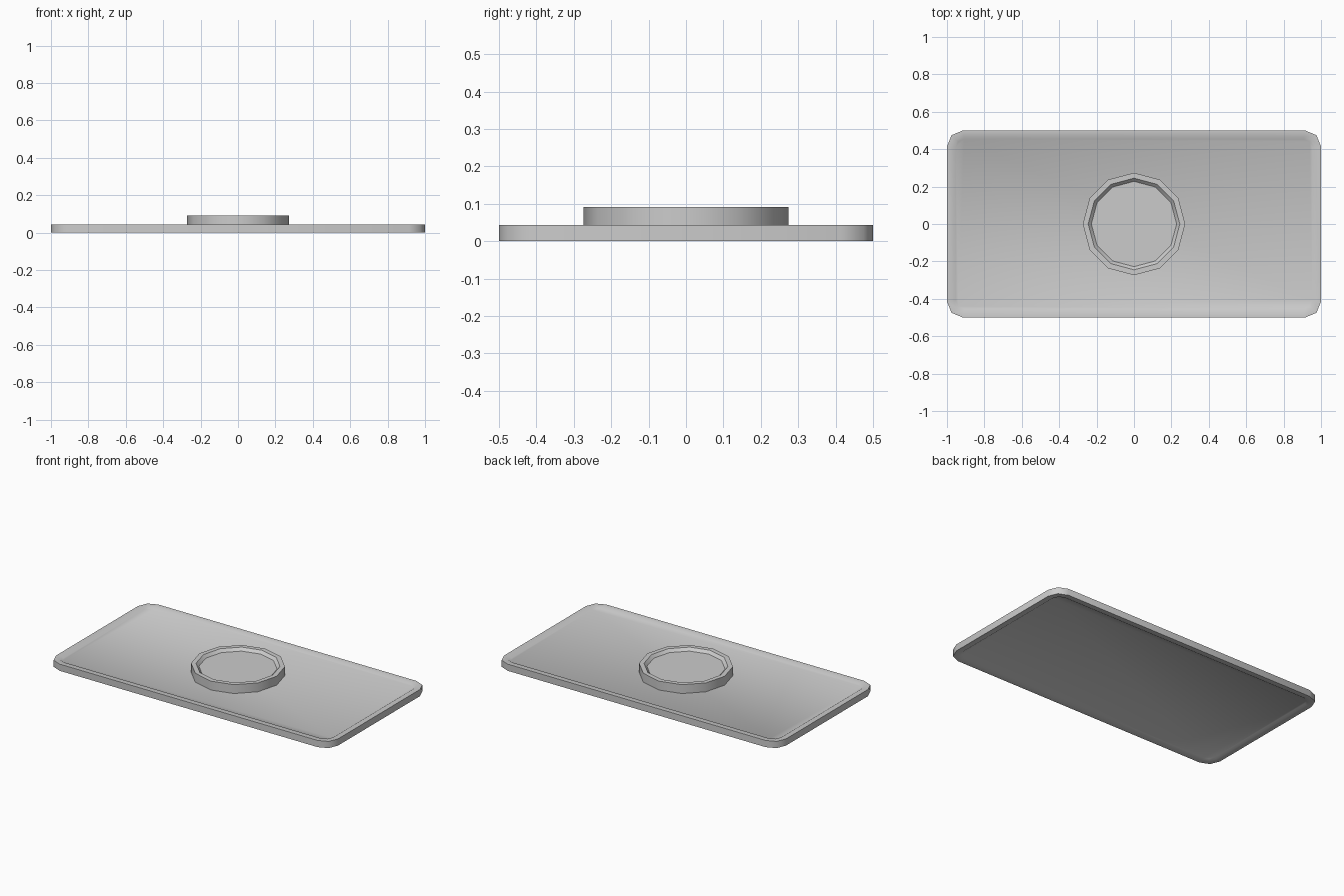
import bpy, bmesh, math

if "Cube" in bpy.data.objects:
    bpy.data.objects.remove(bpy.data.objects["Cube"])

grey = bpy.data.materials.new("light grey")
grey.use_nodes = True
colour = (0.6, 0.6, 0.6, 1)
grey.diffuse_color = colour
grey.node_tree.nodes["Principled BSDF"].inputs["Base Color"].default_value = colour


def rounded_outline(half_x, half_y, radius, steps=2):
    """Rectangle with bevelled corners, counter-clockwise."""
    points = []
    for corner, (sx, sy) in enumerate([(1, 1), (-1, 1), (-1, -1), (1, -1)]):
        for i in range(steps + 1):
            a = (corner + i / steps) * math.pi / 2
            points.append((sx * (half_x - radius) + radius * math.cos(a),
                           sy * (half_y - radius) + radius * math.sin(a)))
    return points


def circle_outline(radius, sides=12):
    return [(radius * math.cos(i * math.tau / sides),
             radius * math.sin(i * math.tau / sides)) for i in range(sides)]


def loft(name, sections):
    """Skin a stack of (outline, z) loops and cap both ends."""
    bm = bmesh.new()
    loops = [[bm.verts.new((x, y, z)) for x, y in outline] for outline, z in sections]
    for low, high in zip(loops, loops[1:]):
        for i in range(len(low)):
            j = (i + 1) % len(low)
            bm.faces.new((low[i], low[j], high[j], high[i]))
    bm.faces.new(loops[0][::-1])
    bm.faces.new(loops[-1])
    bmesh.ops.recalc_face_normals(bm, faces=bm.faces)
    mesh = bpy.data.meshes.new(name)
    bm.to_mesh(mesh)
    bm.free()
    mesh.materials.append(grey)
    obj = bpy.data.objects.new(name, mesh)
    bpy.context.collection.objects.link(obj)
    bpy.ops.object.select_all(action="DESELECT")
    obj.select_set(True)
    bpy.context.view_layer.objects.active = obj
    bpy.ops.object.shade_smooth_by_angle(angle=math.radians(46))
    return obj


# Plate with a raised rim above and below
THICK, DEPTH = 0.043, 0.008
outer = rounded_outline(1.0, 0.5, 0.085)
rim = rounded_outline(0.965, 0.465, 0.055)
floor = rounded_outline(0.953, 0.453, 0.045)
loft("plate", [(floor, DEPTH), (rim, 0), (outer, 0),
               (outer, THICK), (rim, THICK), (floor, THICK - DEPTH)])

# Twelve-sided boss with a shallow dished top
TOP = 0.092
loft("centre_boss", [(circle_outline(0.274), THICK - DEPTH - 0.005),
                     (circle_outline(0.274), TOP),
                     (circle_outline(0.245), TOP),
                     (circle_outline(0.228), TOP - 0.018)])
